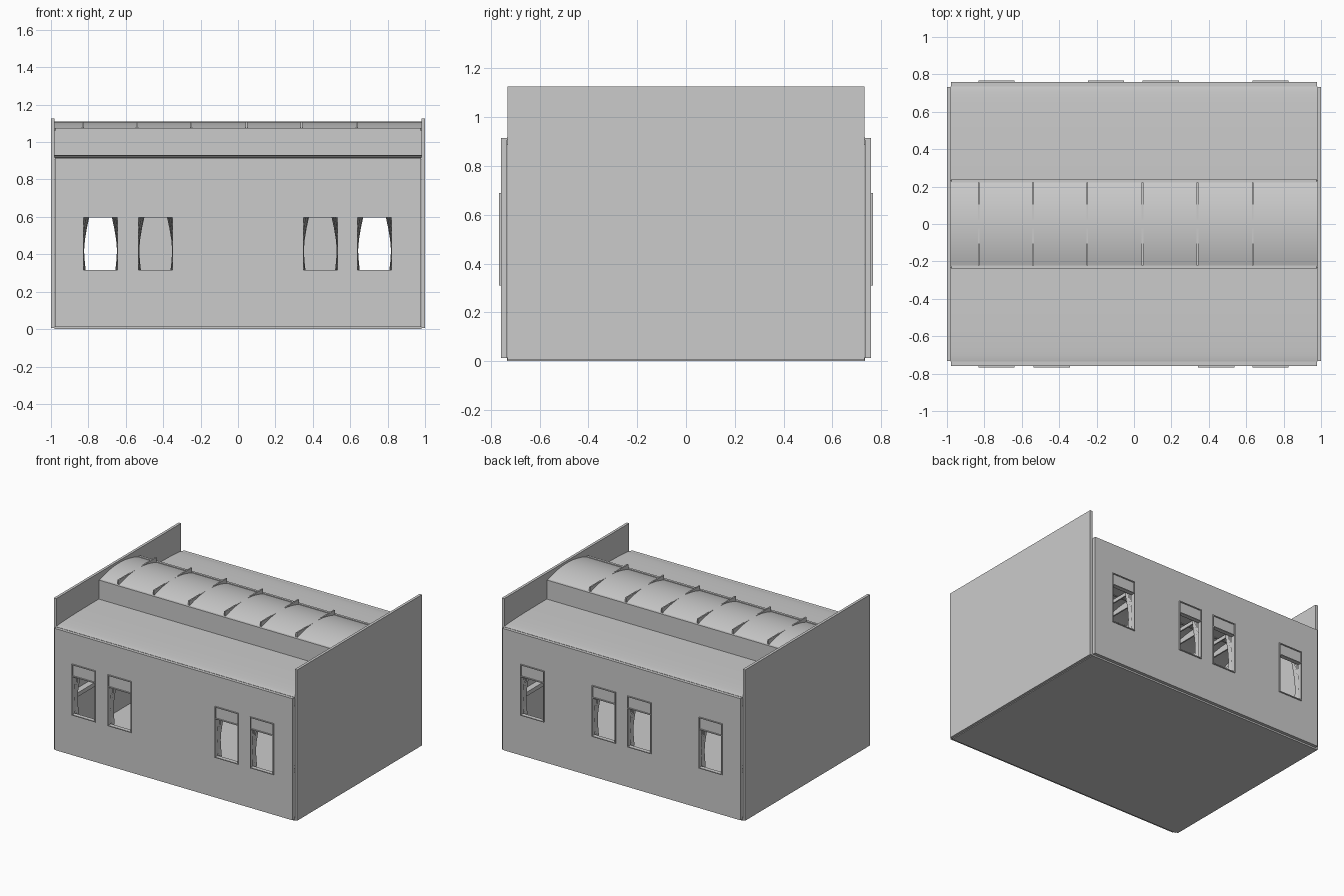
import bpy, bmesh, math

if "Cube" in bpy.data.objects:
    bpy.data.objects.remove(bpy.data.objects["Cube"])

def make(name, verts, faces, thick=0, smooth=False):
    me = bpy.data.meshes.new(name)
    me.from_pydata(verts, [], faces)
    bm = bmesh.new()
    bm.from_mesh(me)
    loose = [v for v in bm.verts if not v.link_faces]
    bmesh.ops.delete(bm, geom=loose, context='VERTS')
    bmesh.ops.recalc_face_normals(bm, faces=bm.faces[:])
    bm.to_mesh(me)
    bm.free()
    ob = bpy.data.objects.new(name, me)
    bpy.context.collection.objects.link(ob)
    if thick:
        m = ob.modifiers.new("thickness", 'SOLIDIFY')
        m.thickness, m.offset = thick, 0
    if smooth:
        bpy.ops.object.select_all(action='DESELECT')
        bpy.context.view_layer.objects.active = ob
        ob.select_set(True)
        bpy.ops.object.shade_smooth_by_angle(angle=math.radians(35))
    return ob

def box(name, x0, x1, y0, y1, z0, z1):
    v = [(x, y, z) for x in (x0, x1) for y in (y0, y1) for z in (z0, z1)]
    f = [(0, 1, 3, 2), (4, 6, 7, 5), (0, 4, 5, 1), (2, 3, 7, 6), (0, 2, 6, 4), (1, 5, 7, 3)]
    return make(name, v, f)

def shell(name, profile, x0, x1, thick):
    """Sweep a (y, z) roof profile along x as a closed shell."""
    ring = profile + [(y, z - thick) for y, z in reversed(profile)]
    n = len(ring)
    v = [(x, y, z) for y, z in ring for x in (x0, x1)]
    f = [(2*i, 2*i+1, (2*i+3) % (2*n), (2*i+2) % (2*n)) for i in range(n)]
    f += [tuple(range(0, 2*n, 2)), tuple(range(1, 2*n, 2))]
    return make(name, v, f, 0, True)

HW = 0.097                     # window half width
ZB, ZM, ZT = 0.31, 0.60, 0.69  # window sill, transom, top
RIBS = [-0.83, -0.54, -0.25, 0.045, 0.34, 0.635]
WINDOWS = {-1: [-0.735, -0.44, 0.44, 0.73], 1: [-0.735, -0.15, 0.143, 0.73]}

def side_wall(name, s):
    # grid of panels with the window cells left out
    xs = [-0.978] + [c + d for c in WINDOWS[s] for d in (-HW, HW)] + [0.978]
    zs = [0.012, ZB, ZT, 0.915]
    v = [(x, s * 0.746, z) for x in xs for z in zs]
    f = [(4*i+j, 4*i+4+j, 4*i+5+j, 4*i+1+j)
         for i in range(len(xs) - 1) for j in range(3) if not (j == 1 and i % 2)]
    make(name, v, f, 0.025)

def curtain(name, cx, s, side):
    # pleated cloth with a swept inner edge
    prof = [(0.305, 0.078), (0.36, 0.084), (0.42, 0.088), (0.48, 0.083),
            (0.54, 0.073), (0.60, 0.060), (0.69, 0.035)]
    n = 20
    v, f = [], []
    for z, inner in prof:
        for k in range(n + 1):
            x = 0.115 + (inner - 0.115) * k / n
            v.append((cx + side * x, s * (0.716 + 0.012 * math.sin(k * math.pi / 2)), z))
    for i in range(len(prof) - 1):
        for k in range(n):
            a = i * (n + 1) + k
            f.append((a, a + 1, a + n + 2, a + n + 1))
    make(name, v, f)

def window(cx, s, tag):
    y0, y1 = sorted((s * 0.735, s * 0.766))
    t = 0.006
    for side in (-1, 1):
        e = sorted((cx + side * HW, cx + side * (HW - t)))
        box("window_jamb_" + tag, e[0], e[1], y0, y1, ZB, ZT)
        curtain("curtain_" + tag, cx, s, side)
    for nm, z in (("window_sill_", ZB), ("window_transom_", ZM - 0.002), ("window_head_", ZT - t)):
        box(nm + tag, cx - HW + t, cx + HW - t, y0, y1, z, z + t)
    p = sorted((s * 0.745, s * 0.758))
    box("upper_pane_" + tag, cx - HW + t, cx + HW - t, p[0], p[1], ZM, ZT - t)

# floor and end walls
box("floor", -0.98, 0.98, -0.735, 0.735, 0, 0.015)
for s, tag in ((-1, "left"), (1, "right")):
    e = sorted((s * 0.98, s))
    box("end_wall_" + tag, e[0], e[1], -0.733, 0.733, 0.005, 1.125)
    e = sorted((s * 0.93, s * 0.975))
    box("end_ledge_" + tag, e[0], e[1], -0.70, 0.70, 0.34, 0.37)

# sides, windows, lower roofs and raised roof walls
for s, tag in ((-1, "front"), (1, "back")):
    side_wall("side_wall_" + tag, s)
    for i, cx in enumerate(WINDOWS[s]):
        window(cx, s, f"{tag}_{i + 1}")
    pts = []
    for i in range(13):        # gently rounded towards the eave
        t = i / 12
        pts.append((s * (0.735 - 0.505 * t ** 1.5), 0.917 + 0.014 * (1 - (1 - t) ** 2.5)))
    shell("lower_roof_" + tag, pts, -0.98, 0.98, 0.01)
    y = sorted((s * 0.222, s * 0.234))
    box("raised_wall_" + tag, -0.98, 0.98, y[0], y[1], 0.918, 1.062)
    y = sorted((s * 0.222, s * 0.240))
    box("cornice_" + tag, -0.975, 0.975, y[0], y[1], 1.062, 1.076)

# arched top roof
arch = [(0.225 * u, 1.109 - 0.039 * u * u) for u in [i / 12 - 1 for i in range(25)]]
shell("arched_roof", arch, -0.98, 0.98, 0.01)

# roof ribs and the tie beams below them
for i, x in enumerate(RIBS):
    box(f"roof_rib_{i + 1}", x - 0.005, x + 0.005, -0.222, 0.222, 1.05, 1.1085)
    box(f"tie_beam_{i + 1}", x - 0.005, x + 0.005, -0.735, 0.735, 0.885, 0.912)
